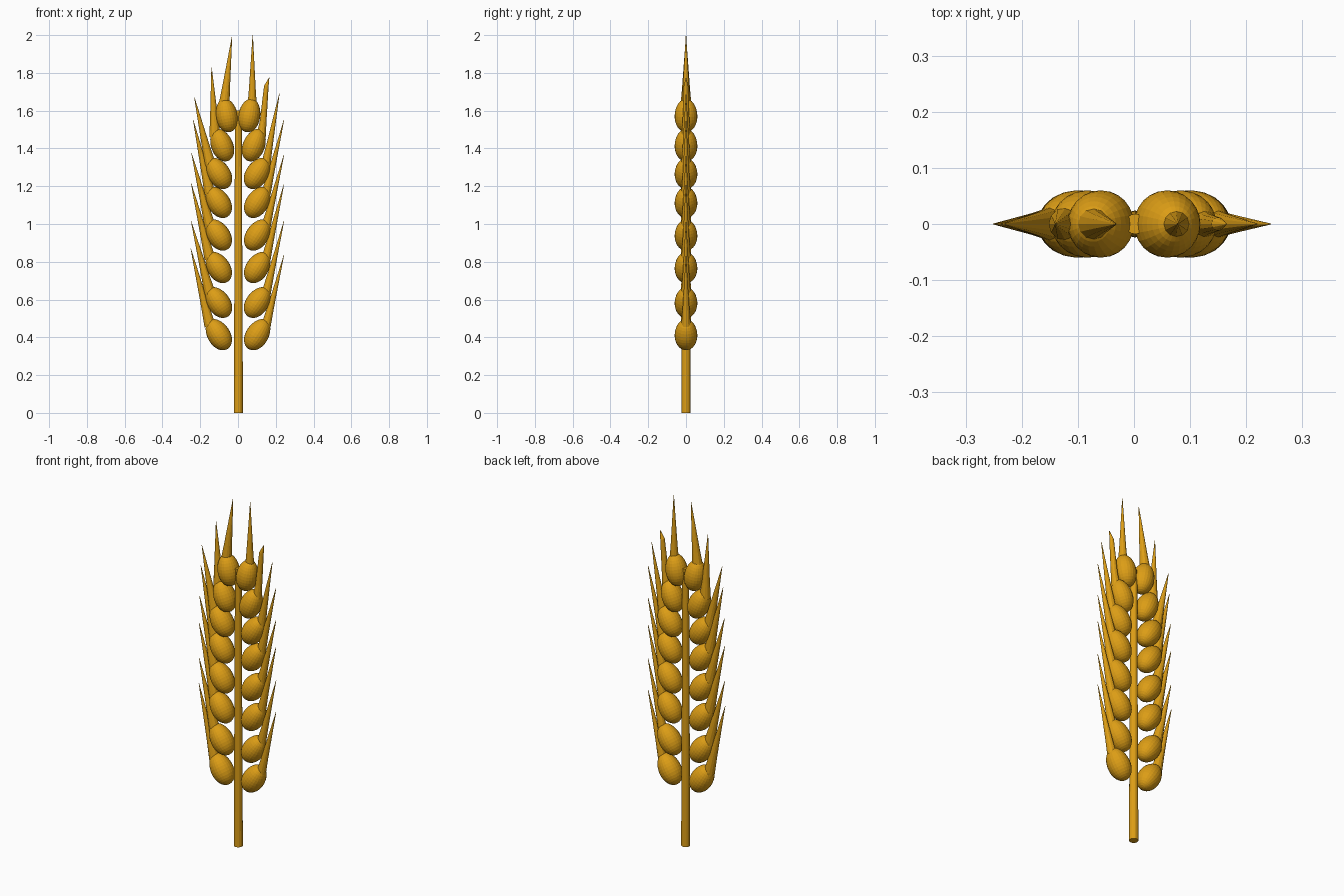
import bpy, bmesh, math
from mathutils import Vector, Matrix

if "Cube" in bpy.data.objects:
    bpy.data.objects.remove(bpy.data.objects["Cube"])

gold = bpy.data.materials.new("wheat gold")
gold.diffuse_color = (0.72, 0.34, 0.008, 1)
gold.use_nodes = True
gold.node_tree.nodes["Principled BSDF"].inputs["Base Color"].default_value = gold.diffuse_color


def finish(bm, name):
    bmesh.ops.recalc_face_normals(bm, faces=bm.faces)
    me = bpy.data.meshes.new(name)
    bm.to_mesh(me)
    bm.free()
    me.materials.append(gold)
    ob = bpy.data.objects.new(name, me)
    bpy.context.collection.objects.link(ob)
    return ob


def tube(name, path, sides):
    """Closed tapered tube through (x, z, radius) points in the y = 0 plane."""
    bm = bmesh.new()
    pts = [Vector((x, 0, z)) for x, z, r in path]
    rings = []
    for i, p in enumerate(pts):
        d = (pts[min(i + 1, len(pts) - 1)] - pts[max(i - 1, 0)]).normalized()
        side = Vector((d.z, 0, -d.x))
        r = path[i][2]
        rings.append([bm.verts.new(p + side * r * math.cos(a) + Vector((0, r * math.sin(a), 0)))
                      for a in (2 * math.pi * k / sides for k in range(sides))])
    for a, b in zip(rings, rings[1:]):
        for k in range(sides):
            n = (k + 1) % sides
            bm.faces.new((a[k], a[n], b[n], b[k]))
    bm.faces.new(rings[0])
    bm.faces.new(rings[-1])
    return finish(bm, name)


def kernel(name, x, z, tilt, half_len, half_wid):
    """Slightly egg-shaped grain leaning outward."""
    bm = bmesh.new()
    bmesh.ops.create_uvsphere(bm, u_segments=24, v_segments=16, radius=1)
    for v in bm.verts:
        k = 1 - 0.06 * v.co.z
        v.co = Vector((v.co.x * half_wid * k, v.co.y * 0.06 * k, v.co.z * half_len))
    bm.transform(Matrix.Translation((x, 0, z)) @ Matrix.Rotation(math.radians(tilt), 4, 'Y'))
    return finish(bm, name)


# central stem
tube("stem", [(0.002, 0, 0.024), (0.002, 0.32, 0.023), (0.002, 1.0, 0.02), (0.002, 1.6, 0.018)], 16)

# rows of grains: height, distance from stem, tilt
grains = [(0.415, 0.103, 32), (0.585, 0.103, 34), (0.77, 0.103, 32), (0.942, 0.103, 32),
          (1.115, 0.103, 32), (1.268, 0.102, 32), (1.418, 0.085, 22), (1.575, 0.06, 10)]
# bristle tips (x, z) for each side
tips = {-1: [(-.25, .87), (-.248, 1.015), (-.248, 1.215), (-.246, 1.375),
             (-.237, 1.55), (-.231, 1.67), (-.14, 1.83), (-.032, 1.99)],
        1: [(.243, .835), (.243, 1.015), (.243, 1.21), (.243, 1.365),
            (.243, 1.55), (.219, 1.69), (.165, 1.775), (.078, 2.0)]}

for s, side in ((-1, "left"), (1, "right")):
    for i, (z, d, tilt) in enumerate(grains):
        wid = 0.058 if i > 5 else 0.06
        kernel(f"{side}_grain_{i + 1}", s * d, z, s * tilt, 0.09, wid)
        tx, tz = tips[s][i]
        # bristle grows out of the outer shoulder of the grain
        bx, bz = s * (d + 0.045), z + 0.045
        if i == 6:
            bx = s * 0.122
        if i == 7:
            bx = s * 0.075
        r = 0.03 if s < 0 else 0.025
        mx, mz = bx + (tx - bx) * 0.25, bz + (tz - bz) * 0.25
        path = [(bx, bz, r), (mx, mz, r * 0.72)]
        if s > 0 and i == 6:  # this bristle has a bent tip
            path += [(0.15, 1.73, 0.012), (tx, tz, 0.001)]
        else:
            path += [(bx + (tx - bx) * 0.6, bz + (tz - bz) * 0.6, r * 0.4), (tx, tz, 0.001)]
        tube(f"{side}_bristle_{i + 1}", path, 12)
